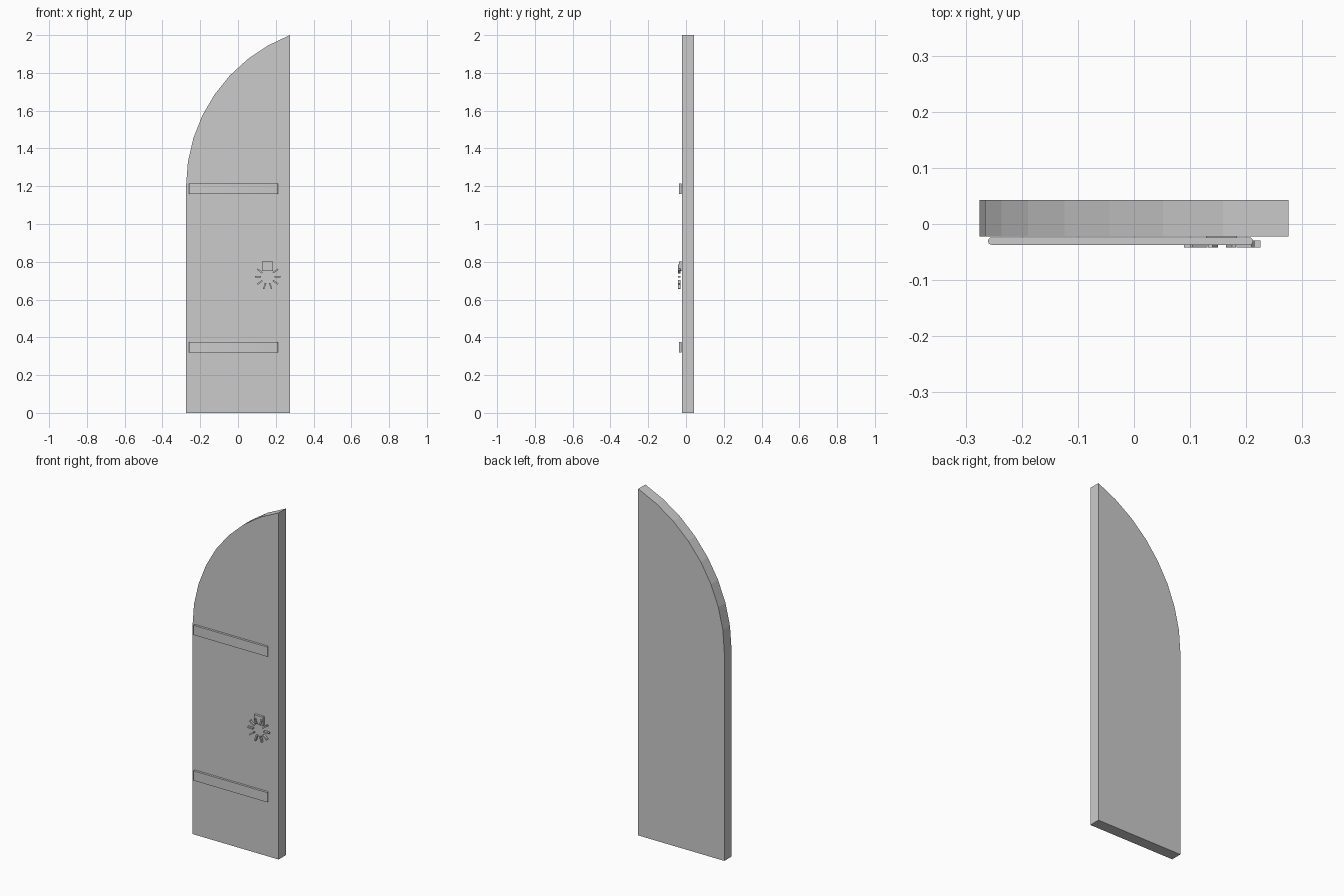
import bpy, bmesh, math
from mathutils import Matrix, Vector

if "Cube" in bpy.data.objects:
    bpy.data.objects.remove(bpy.data.objects["Cube"], do_unlink=True)

grey = bpy.data.materials.new("plain grey")
grey.use_nodes = True
grey.diffuse_color = (0.6, 0.6, 0.6, 1)
grey.node_tree.nodes["Principled BSDF"].inputs["Base Color"].default_value = (0.6, 0.6, 0.6, 1)


def finish(bm, name):
    bmesh.ops.recalc_face_normals(bm, faces=bm.faces)
    mesh = bpy.data.meshes.new(name)
    bm.to_mesh(mesh)
    bm.free()
    mesh.materials.append(grey)
    obj = bpy.data.objects.new(name, mesh)
    bpy.context.collection.objects.link(obj)
    return obj


def add_box(bm, low, high, turn=Matrix()):
    low, high = Vector(low), Vector(high)
    place = Matrix.Translation((low + high) / 2) @ Matrix.Diagonal((*(high - low), 1))
    return bmesh.ops.create_cube(bm, size=1, matrix=turn @ place)


# Door leaf: half of a pointed arch, extruded through its thickness
half, spring, height = 0.275, 1.2, 2.0
front, back = -0.022, 0.043
rise, width = height - spring, 2 * half
radius = (width ** 2 + rise ** 2) / (2 * width)
sweep = math.asin(rise / radius)
outline = [(half, 0), (half, height)]
for i in range(7, -1, -1):
    a = sweep * i / 8
    outline.append((-half + radius * (1 - math.cos(a)), spring + radius * math.sin(a)))
outline.append((-half, 0))
bm = bmesh.new()
face = bm.faces.new([bm.verts.new((x, front, z)) for x, z in outline])
moved = bmesh.ops.extrude_face_region(bm, geom=[face])["geom"]
bmesh.ops.translate(bm, vec=(0, back - front, 0),
                    verts=[v for v in moved if isinstance(v, bmesh.types.BMVert)])
finish(bm, "door_leaf")

# Hinge straps: flat bars with rounded ends
for name, z in (("lower_strap", 0.347), ("upper_strap", 1.187)):
    bm = bmesh.new()
    add_box(bm, (-0.26, -0.037, z - 0.028), (0.212, -0.024, z + 0.028))
    upright = [e for e in bm.edges if abs(e.verts[0].co.z - e.verts[1].co.z) > 0.01]
    bmesh.ops.bevel(bm, geom=upright, offset=0.006, segments=4, profile=0.5, affect='EDGES')
    strap = finish(bm, name)
    strap.data.shade_smooth()
    strap.data.set_sharp_from_angle(angle=math.radians(40))

# Handle bracket
bm = bmesh.new()
add_box(bm, (0.128, -0.036, 0.752), (0.184, -0.022, 0.802))
finish(bm, "handle_bracket")

# Handle: ten short bars set around a circle
bm = bmesh.new()
for i in range(10):
    turn = Matrix.Translation((0.157, 0, 0.721)) @ Matrix.Rotation(math.tau * i / 10, 4, 'Y')
    add_box(bm, (0.035, -0.042, -0.004), (0.068, -0.029, 0.004), turn)
finish(bm, "handle_bars")
